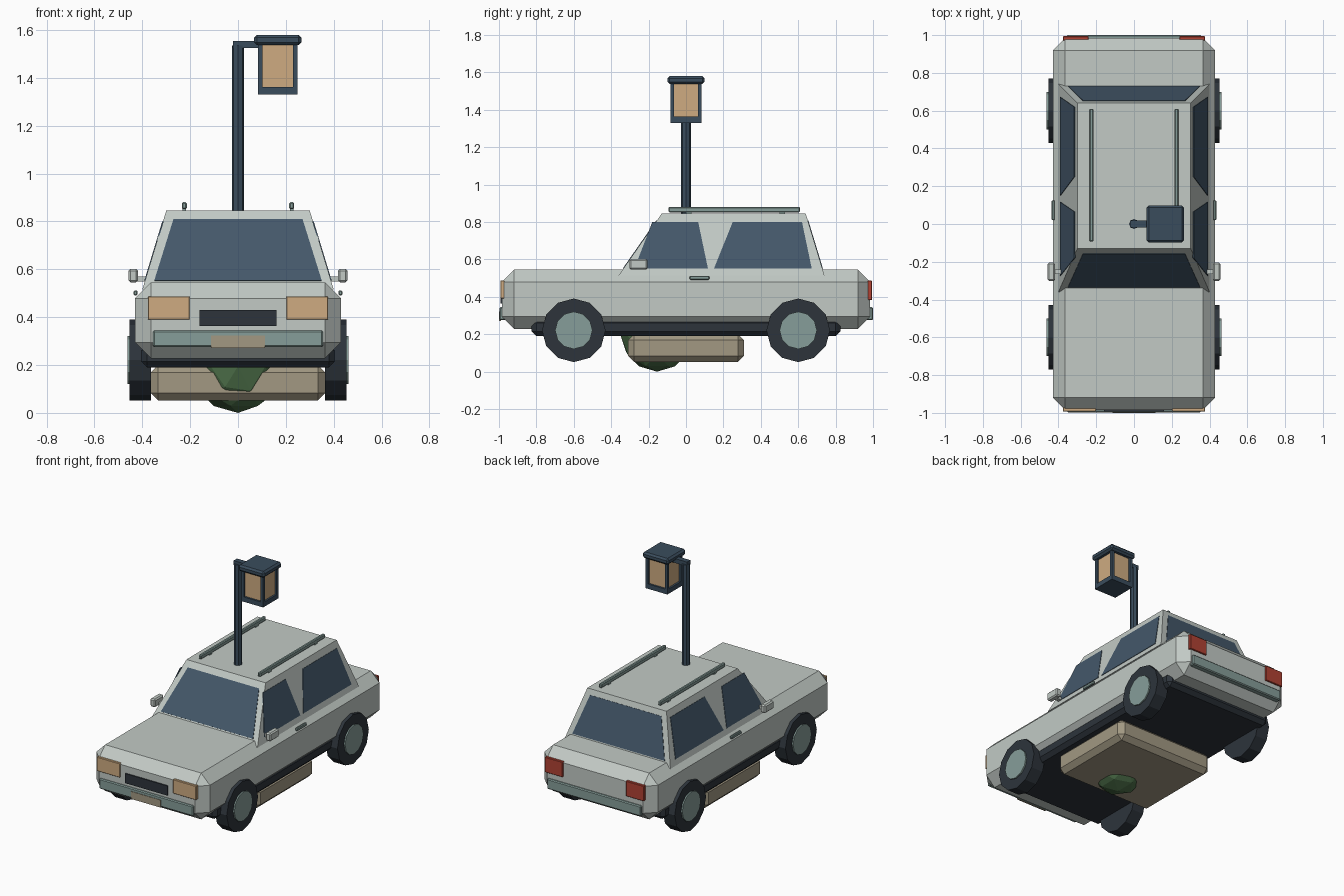
import bpy, bmesh, math
from mathutils import Vector

if "Cube" in bpy.data.objects:
    bpy.data.objects.remove(bpy.data.objects["Cube"])


def material(name, r, g, b):
    m = bpy.data.materials.new(name)
    m.diffuse_color = (r, g, b, 1)
    m.use_nodes = True
    m.node_tree.nodes["Principled BSDF"].inputs["Base Color"].default_value = m.diffuse_color
    return m


PAINT = material("pale grey paint", 0.54, 0.59, 0.56)
GLASS = material("blue grey glass", 0.058, 0.098, 0.144)
IRON = material("dark blue iron", 0.042, 0.073, 0.108)
RUBBER = material("black rubber", 0.026, 0.034, 0.044)
TRIM = material("teal trim", 0.24, 0.34, 0.32)
AMBER = material("warm lamp", 0.62, 0.41, 0.22)
TAN = material("tan stone", 0.36, 0.315, 0.225)
RED = material("red lamp", 0.44, 0.055, 0.034)
GREEN = material("leaf green", 0.075, 0.165, 0.068)


def finish(name, bm, mat):
    bmesh.ops.recalc_face_normals(bm, faces=bm.faces)
    me = bpy.data.meshes.new(name)
    bm.to_mesh(me)
    bm.free()
    me.materials.append(mat)
    ob = bpy.data.objects.new(name, me)
    bpy.context.collection.objects.link(ob)
    return ob


def box(name, x, y, z, mat, bevel=0.0):
    """Box from (min, max) ranges, with optional chamfered edges."""
    bm = bmesh.new()
    bmesh.ops.create_cube(bm, size=1)
    for v in bm.verts:
        v.co = [r[0] if c < 0 else r[1] for c, r in zip(v.co, (x, y, z))]
    if bevel:
        bmesh.ops.bevel(bm, geom=bm.edges[:], offset=bevel, segments=1,
                        affect='EDGES', profile=0.5)
    return finish(name, bm, mat)


def cylinder(name, start, end, radius, sides, mat):
    a, b = Vector(start), Vector(end)
    bm = bmesh.new()
    bmesh.ops.create_cone(bm, cap_ends=True, segments=sides, radius1=radius,
                          radius2=radius, depth=(b - a).length)
    rot = (b - a).to_track_quat('Z', 'Y')
    for v in bm.verts:
        v.co = rot @ v.co + (a + b) / 2
    return finish(name, bm, mat)


def plate(name, pts, mat, thickness=0.006):
    """Thin pane centred on a flat outline."""
    p = [Vector(q) for q in pts]
    n = (p[1] - p[0]).cross(p[2] - p[0]).normalized() * thickness / 2
    bm = bmesh.new()
    lo = [bm.verts.new(q - n) for q in p]
    hi = [bm.verts.new(q + n) for q in p]
    bm.faces.new(lo)
    bm.faces.new(hi)
    for i in range(len(p)):
        j = (i + 1) % len(p)
        bm.faces.new((lo[i], lo[j], hi[j], hi[i]))
    return finish(name, bm, mat)


def span(s, a, b):
    return tuple(sorted((s * a, s * b)))


# Car body and underside
box("body", (-0.43, 0.43), (-0.985, 0.985), (0.228, 0.545), PAINT, 0.066)
box("chassis", (-0.405, 0.405), (-0.825, 0.825), (0.19, 0.285), RUBBER, 0.025)

# Cabin: tapered block
Z0, Z1 = 0.515, 0.845
bm = bmesh.new()
bmesh.ops.create_cube(bm, size=1)
for v in bm.verts:
    top, rear = v.co.z > 0, v.co.y > 0
    x = math.copysign(0.30 if top else 0.40, v.co.x)
    y = (0.64 if rear else -0.13) if top else (0.74 if rear else -0.36)
    v.co = (x, y, Z1 if top else Z0)
finish("cabin", bm, PAINT)


def slope(bottom, top, z):
    return bottom + (top - bottom) * (z - Z0) / (Z1 - Z0)


# Windscreen and rear window
LOW, HIGH = 0.552, 0.808
for name, y0, y1 in (("windscreen", -0.36, -0.13), ("rear_window", 0.74, 0.64)):
    plate(name, [(x, slope(y0, y1, z), z) for x, z in
                 ((-0.35, LOW), (0.35, LOW), (0.27, HIGH), (-0.27, HIGH))], GLASS)

for s, side in ((-1, "left"), (1, "right")):
    # Side windows: (y at sill front, sill rear, top rear, top front)
    for name, ys in (("front", (-0.275, 0.117, 0.065, -0.18)),
                     ("back", (0.15, 0.672, 0.62, 0.25))):
        plate(f"{name}_side_window_{side}",
              [(s * slope(0.40, 0.30, z), y, z)
               for y, z in zip(ys, (LOW, LOW, 0.80, 0.80))], GLASS)

    # Mirrors, handles, roof rails
    box(f"mirror_{side}", span(s, 0.418, 0.457), (-0.302, -0.205),
        (0.546, 0.602), PAINT, 0.008)
    box(f"mirror_arm_{side}", span(s, 0.36, 0.425), (-0.265, -0.24),
        (0.55, 0.57), PAINT)
    box(f"door_handle_{side}", span(s, 0.42, 0.436), (0.02, 0.125),
        (0.491, 0.512), TRIM, 0.004)
    box(f"roof_rail_{side}", span(s, 0.214, 0.235), (-0.093, 0.61),
        (0.852, 0.881), TRIM, 0.005)
    for y in (0.0, 0.5):
        box(f"rail_foot_{side}", span(s, 0.217, 0.232), (y, y + 0.03),
            (0.84, 0.856), TRIM)

    # Lamps
    box(f"headlight_{side}", span(s, 0.202, 0.377), (-0.993, -0.97),
        (0.39, 0.487), AMBER, 0.003)
    box(f"tail_light_{side}", span(s, 0.24, 0.375), (0.97, 0.994),
        (0.382, 0.487), RED, 0.003)

    # Wheels
    for y, end in ((-0.6, "front"), (0.6, "rear")):
        cylinder(f"{end}_tyre_{side}", (s * 0.364, y, 0.221),
                 (s * 0.453, y, 0.221), 0.17, 12, RUBBER)
        cylinder(f"{end}_hubcap_{side}", (s * 0.44, y, 0.221),
                 (s * 0.462, y, 0.221), 0.1, 12, TRIM)

# Nose and tail details
box("grille", (-0.16, 0.16), (-0.993, -0.97), (0.364, 0.43), RUBBER)
box("front_bumper", (-0.356, 0.356), (-0.997, -0.96), (0.275, 0.345), TRIM, 0.006)
box("rear_bumper", (-0.356, 0.356), (0.96, 1.0), (0.275, 0.345), TRIM, 0.006)
box("number_plate", (-0.113, 0.113), (-1.0, -0.99), (0.272, 0.323), TAN)

# Plinth and bush beneath the car
box("plinth", (-0.366, 0.366), (-0.31, 0.31), (0.052, 0.2), TAN, 0.032)
bm = bmesh.new()
bmesh.ops.create_icosphere(bm, subdivisions=2, radius=0.195)
bmesh.ops.translate(bm, verts=bm.verts, vec=(0, -0.155, 0.195))
finish("bush", bm, GREEN)

# Lamp post
cylinder("post", (0, 0, 0.08), (0, 0, 1.535), 0.026, 8, IRON)
box("post_arm", (-0.02, 0.12), (-0.018, 0.018), (1.525, 1.555), IRON)

# Lantern
CX = 0.166
box("lantern_cap", (CX - 0.099, CX + 0.099), (-0.099, 0.099),
    (1.537, 1.58), IRON, 0.012)
box("lantern_base", (CX - 0.083, CX + 0.083), (-0.083, 0.083),
    (1.33, 1.363), IRON)
box("lantern_glass", (CX - 0.07, CX + 0.07), (-0.07, 0.07),
    (1.363, 1.54), AMBER)
for sx in (-1, 1):
    for sy in (-1, 1):
        px, py = CX + sx * 0.073, sy * 0.073
        box("lantern_post", (px - 0.01, px + 0.01), (py - 0.01, py + 0.01),
            (1.35, 1.545), IRON)
